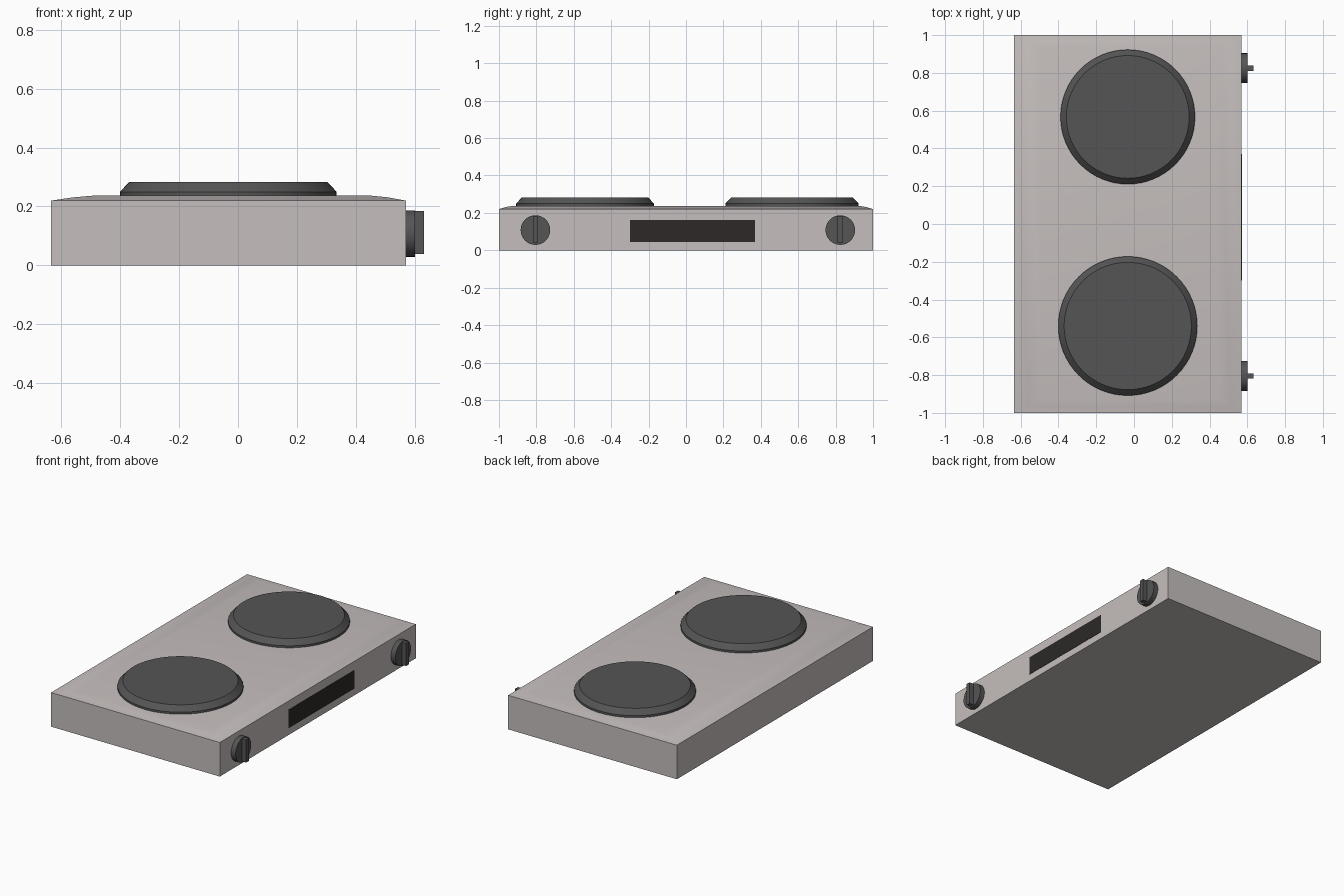
import bpy, bmesh
from math import radians, pi, cos, sin

if "Cube" in bpy.data.objects:
    bpy.data.objects.remove(bpy.data.objects["Cube"])


def material(name, rgb):
    m = bpy.data.materials.new(name)
    m.diffuse_color = (*rgb, 1)
    m.use_nodes = True
    m.node_tree.nodes["Principled BSDF"].inputs["Base Color"].default_value = m.diffuse_color
    return m


STEEL = material("warm_steel", (0.56, 0.52, 0.51))
IRON = material("dark_iron", (0.09, 0.09, 0.09))
BLACK = material("black_panel", (0.025, 0.022, 0.02))


def finish(name, bm, mat, angle=30):
    bmesh.ops.recalc_face_normals(bm, faces=bm.faces)
    me = bpy.data.meshes.new(name)
    bm.to_mesh(me)
    bm.free()
    me.materials.append(mat)
    ob = bpy.data.objects.new(name, me)
    bpy.context.collection.objects.link(ob)
    bpy.ops.object.select_all(action='DESELECT')
    ob.select_set(True)
    bpy.context.view_layer.objects.active = ob
    bpy.ops.object.shade_smooth_by_angle(angle=radians(angle))
    return ob


def loft(name, rings, mat, angle=30):
    """Skin a stack of equal-length point rings and cap both ends."""
    bm = bmesh.new()
    loops = [[bm.verts.new(p) for p in ring] for ring in rings]
    for a, b in zip(loops, loops[1:]):
        for i in range(len(a)):
            j = (i + 1) % len(a)
            bm.faces.new((a[i], a[j], b[j], b[i]))
    bm.faces.new(loops[0])
    bm.faces.new(loops[-1])
    return finish(name, bm, mat, angle)


def rect(x0, x1, y0, y1, z):
    return [(x0, y0, z), (x1, y0, z), (x1, y1, z), (x0, y1, z)]


def box(name, x, y, z, mat):
    return loft(name, [rect(*x, *y, z[0]), rect(*x, *y, z[1])], mat)


def turned(name, centre, profile, mat, axis='Z', n=64):
    """Solid of revolution from (radius, height) pairs."""
    cx, cy, cz = centre
    rings = []
    for r, h in profile:
        ring = []
        for i in range(n):
            u, v = r * cos(2 * pi * i / n), r * sin(2 * pi * i / n)
            ring.append((cx + u, cy + v, cz + h) if axis == 'Z'
                        else (cx + h, cy + u, cz + v))
        rings.append(ring)
    return loft(name, rings, mat)


# Body with a gently raised top
loft("body", [rect(-0.635, 0.57, -1, 1, 0),
              rect(-0.635, 0.57, -1, 1, 0.22),
              rect(-0.56, 0.51, -0.965, 0.965, 0.231),
              rect(-0.49, 0.45, -0.93, 0.93, 0.237)], STEEL)

# Two hot plates, the front one slightly larger
for name, y, r in (("front_hot_plate", -0.54, 0.368), ("rear_hot_plate", 0.567, 0.356)):
    turned(name, (-0.033, y, 0), [(r, 0.225), (r, 0.25), (r - 0.031, 0.283)], IRON)

# Control knobs with grip bars
for side, y in (("front", -0.805), ("rear", 0.825)):
    turned(side + "_knob", (0, y, 0.108), [(0.079, 0.565), (0.079, 0.602)], IRON, 'X', 40)
    box(side + "_knob_grip", (0.59, 0.632), (y - 0.014, y + 0.014), (0.038, 0.184), IRON)

# Dark panel between the knobs
box("control_panel", (0.56, 0.572), (-0.30, 0.37), (0.045, 0.163), BLACK)
